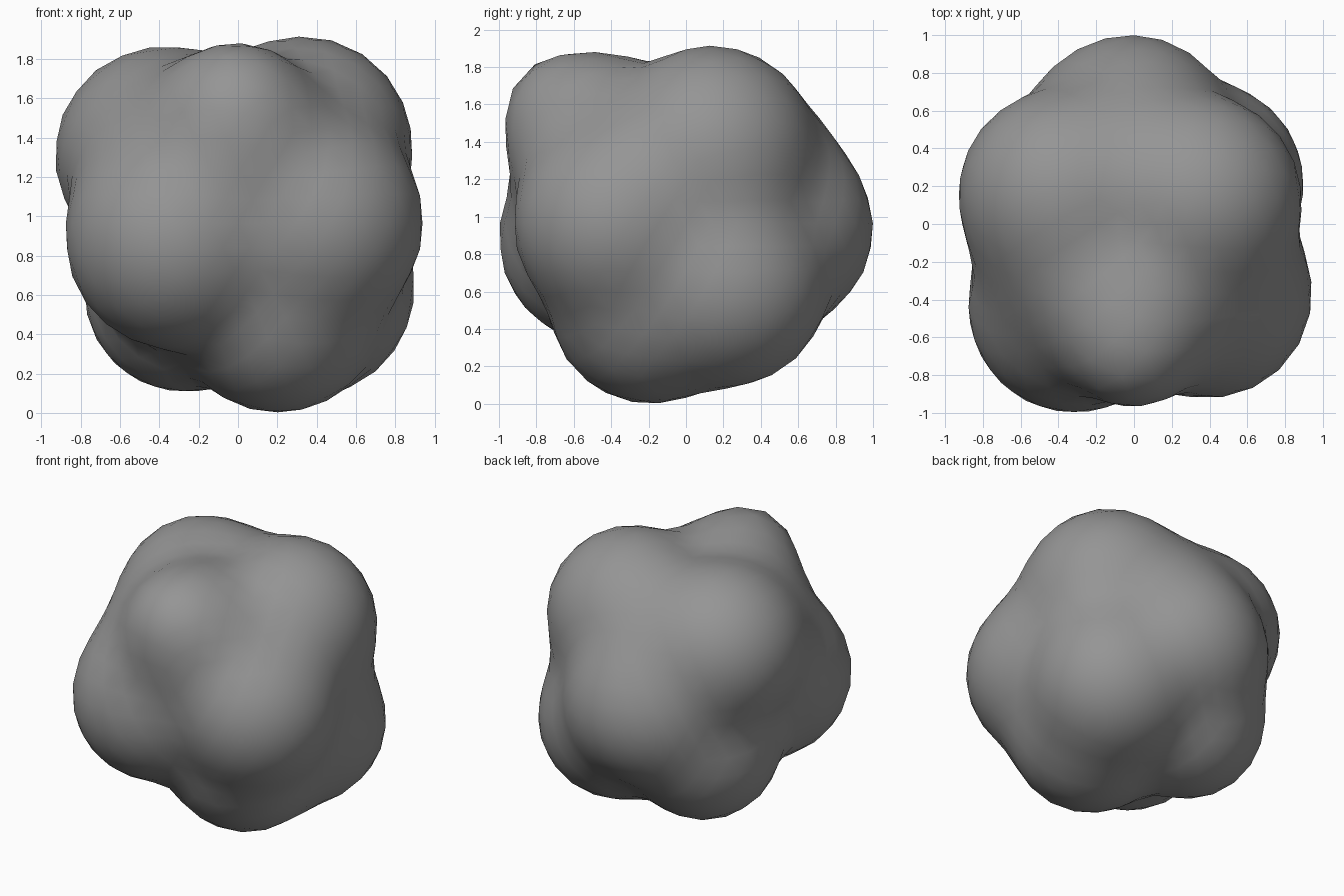
import bpy, bmesh, math
from mathutils import Vector

cube = bpy.data.objects.get("Cube")
if cube:
    bpy.data.objects.remove(cube, do_unlink=True)

# Rock colour
rock_grey = bpy.data.materials.new("rock_grey")
rock_grey.use_nodes = True
GREY = (0.3, 0.3, 0.3, 1)
rock_grey.diffuse_color = GREY
bsdf = rock_grey.node_tree.nodes["Principled BSDF"]
bsdf.inputs["Base Color"].default_value = GREY
bsdf.inputs["Roughness"].default_value = 0.9

# Tip of each rounded lobe, measured from the rock's middle
LOBES = [Vector(tip) for tip in (
    (-0.64, -0.89, -0.17),   # front right
    (-0.02, -0.80, 0.70),    # front top
    (0.79, -0.75, -0.01),    # front left
    (0.40, -0.40, -0.88),    # underside
    (0.67, 0.27, 0.81),      # back left top
    (-0.77, 0.32, 0.70),     # back right top
    (0.03, 0.98, -0.07),     # back
    (-0.25, 0.88, -0.11),    # back, right shoulder
    (0.72, 0.43, -0.67),     # back left low
    (-0.56, 0.40, -0.72),    # back right low
    (-0.62, 0.42, 0.00),     # saddle on the back right
    (0.70, -0.30, 0.48),     # saddle on the left, high
    (0.77, 0.33, 0.10),      # saddle on the left, middle
    (-0.72, -0.40, 0.40),    # saddle on the right
    (-0.45, -0.30, 0.68),    # saddle on the right, high
    (-0.05, 0.48, 0.74),     # saddle across the top
    (0.00, 0.78, 0.38),      # saddle above the back
)]
# Narrower knob that squares off the front top lobe
KNOB = Vector((-0.02, -0.86, 0.79))
BLEND = 14
MIDDLE = Vector((0, 0, 0.965))


def radius(direction):
    """Soft maximum of spheres from the middle to each lobe tip, and the knob."""
    reach = [direction.dot(tip) for tip in LOBES]
    reach.append(KNOB.length * max(0, direction.dot(KNOB.normalized())) ** 3)
    return math.log(sum(math.exp(BLEND * r) for r in reach)) / BLEND


# Lumpy body: a sphere pushed out to the lobes
bm = bmesh.new()
bmesh.ops.create_icosphere(bm, subdivisions=4, radius=1)
for v in bm.verts:
    d = v.co.normalized()
    v.co = MIDDLE + d * radius(d)
for f in bm.faces:
    f.smooth = True

mesh = bpy.data.meshes.new("lumpy_rock")
bm.to_mesh(mesh)
bm.free()
mesh.materials.append(rock_grey)
rock = bpy.data.objects.new("lumpy_rock", mesh)
bpy.context.collection.objects.link(rock)
